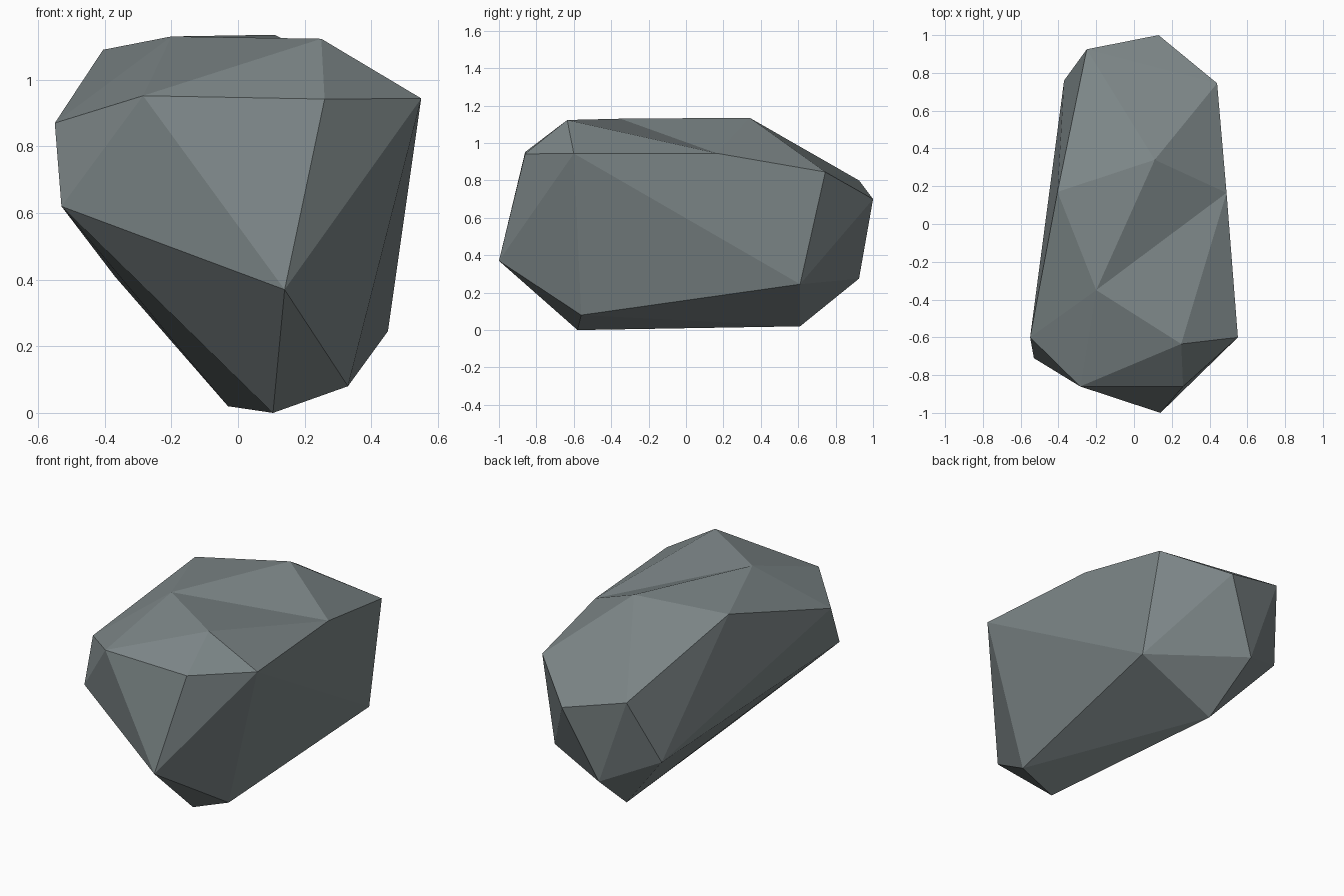
import bpy, bmesh

if "Cube" in bpy.data.objects:
    bpy.data.objects.remove(bpy.data.objects["Cube"])

# Corner points of the boulder, grouped in bands
base = [(0.105, -0.58, 0.0), (-0.03, 0.61, 0.02), (0.33, -0.56, 0.08),
        (0.45, 0.61, 0.245), (-0.065, 0.925, 0.275)]
waist = [(0.14, -1.0, 0.37), (-0.53, -0.71, 0.62), (-0.37, 0.76, 0.41),
         (0.13, 1.0, 0.70), (-0.25, 0.925, 0.80)]
shoulder = [(-0.55, -0.60, 0.87), (-0.285, -0.86, 0.952), (0.26, -0.86, 0.942),
            (0.55, -0.60, 0.944), (0.49, 0.165, 0.945), (0.44, 0.745, 0.845)]
crown = [(0.25, -0.635, 1.123), (-0.20, -0.35, 1.130),
         (0.11, 0.34, 1.135), (-0.405, 0.17, 1.09)]

# Chipped stone body: convex hull of the bands
bm = bmesh.new()
groups = [[bm.verts.new(p) for p in band] for band in (base, waist, shoulder, crown)]
bmesh.ops.convex_hull(bm, input=bm.verts[:])

# Shallow notch on top: turn the ridge edge so the crown dips to the right
front_peak, back_peak = groups[3][0], groups[3][2]
ridge = bm.edges.get((front_peak, back_peak))
if ridge:
    bmesh.ops.rotate_edges(bm, edges=[ridge], use_ccw=False)
bmesh.ops.recalc_face_normals(bm, faces=bm.faces[:])

mesh = bpy.data.meshes.new("boulder")
bm.to_mesh(mesh)
bm.free()

# Single slate grey colour
stone = bpy.data.materials.new("slate grey stone")
stone.diffuse_color = (0.20, 0.235, 0.24, 1.0)
stone.use_nodes = True
stone.node_tree.nodes["Principled BSDF"].inputs["Base Color"].default_value = stone.diffuse_color
mesh.materials.append(stone)
boulder = bpy.data.objects.new("boulder", mesh)
bpy.context.collection.objects.link(boulder)
